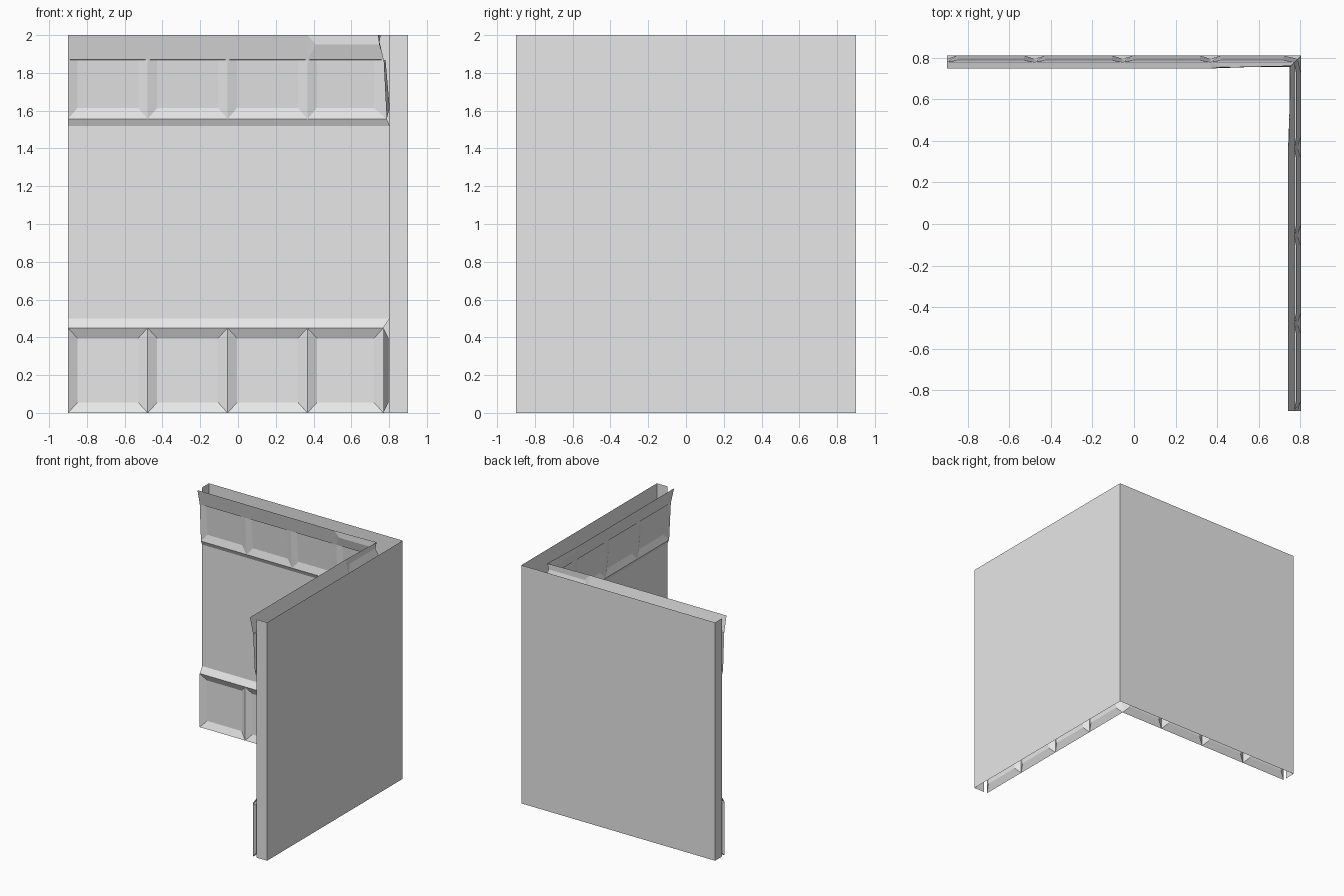
import bpy, bmesh

if "Cube" in bpy.data.objects:
    bpy.data.objects.remove(bpy.data.objects["Cube"], do_unlink=True)

plaster = bpy.data.materials.new("plain_grey")
plaster.use_nodes = True
plaster.diffuse_color = (0.8, 0.8, 0.8, 1)
plaster.node_tree.nodes["Principled BSDF"].inputs["Base Color"].default_value = (0.8, 0.8, 0.8, 1)

OUT, TOP = 0.9, 2.0
BACK, SIDE = 0.81, 0.803          # inner faces of the two walls
BAYS = [-OUT, -0.478, -0.055, 0.368, None]   # None is the mitred corner
RAIL, CROWN = 0.033, 0.062        # how far the mouldings stand out
INSET = 0.05


def finish(name, bm):
    mesh = bpy.data.meshes.new(name)
    bmesh.ops.remove_doubles(bm, verts=bm.verts, dist=0.0001)
    bm.to_mesh(mesh)
    bm.free()
    mesh.materials.append(plaster)
    obj = bpy.data.objects.new(name, mesh)
    bpy.context.collection.objects.link(obj)


def inner_wall(name, axis, depth, corner):
    """One moulded sheet; axis is the direction it faces, (u, z, d) its own frame."""
    bm = bmesh.new()

    def point(u, z, d):
        u = corner - d if u is None else u
        return (u, depth - d, z) if axis == 1 else (depth - d, u, z)

    def face(*pts):
        f = bm.faces.new([bm.verts.new(point(*p)) for p in pts])
        f.normal_update()
        if f.normal[axis] > 0:
            f.normal_flip()

    def strip(a, b, low, high):
        face((a, *low), (b, *low), (b, *high), (a, *high))

    def panel(a, b, low, high, in_low, in_high):
        right = (corner - RAIL if b is None else b) - INSET
        left = a + INSET
        outer = [(a, *low), (b, *low), (b, *high), (a, *high)]
        inner = [(left, *in_low), (right, *in_low), (right, *in_high), (left, *in_high)]
        face(*inner)
        for i in range(4):
            j = (i + 1) % 4
            face(outer[i], outer[j], inner[j], inner[i])

    # Plain wall, rail slope and underside of the upper moulding
    strip(-OUT, None, (0.45, RAIL), (0.5, 0))
    strip(-OUT, None, (0.5, 0), (1.52, 0))
    strip(-OUT, None, (1.52, 0), (1.555, 0.016))
    # Sunken panels, lower and upper rows
    for a, b in zip(BAYS, BAYS[1:]):
        panel(a, b, (0, RAIL), (0.45, RAIL), (0.055, 0.006), (0.395, 0.006))
        panel(a, b, (1.555, 0.016), (1.87, 0.032), (1.615, 0), (1.868, 0.022))
    # Flared crown, with its top edge rolled back in the corner bay
    last = BAYS[-2]
    strip(-OUT, last, (1.87, 0.032), (TOP, CROWN))
    bend = (last + 0.045, 1.95, 0.056)
    face((last, 1.87, 0.032), bend, (last, TOP, CROWN))
    face((last, 1.87, 0.032), (None, 1.87, 0.032), (None, 1.95, 0.056), bend)
    face(bend, (None, 1.95, 0.056), (None, TOP, 0.048), (last, TOP, CROWN))
    finish(name, bm)


inner_wall("back_inner_wall", 1, BACK, SIDE)
inner_wall("left_inner_wall", 0, SIDE, BACK)

# Outer shell with end caps, open at top and bottom
bm = bmesh.new()
path = [(SIDE, -OUT), (OUT, -OUT), (OUT, OUT), (-OUT, OUT), (-OUT, BACK)]
for (x0, y0), (x1, y1) in zip(path, path[1:]):
    bm.faces.new([bm.verts.new(p) for p in
                  ((x0, y0, 0), (x1, y1, 0), (x1, y1, TOP), (x0, y0, TOP))])
finish("outer_shell", bm)
